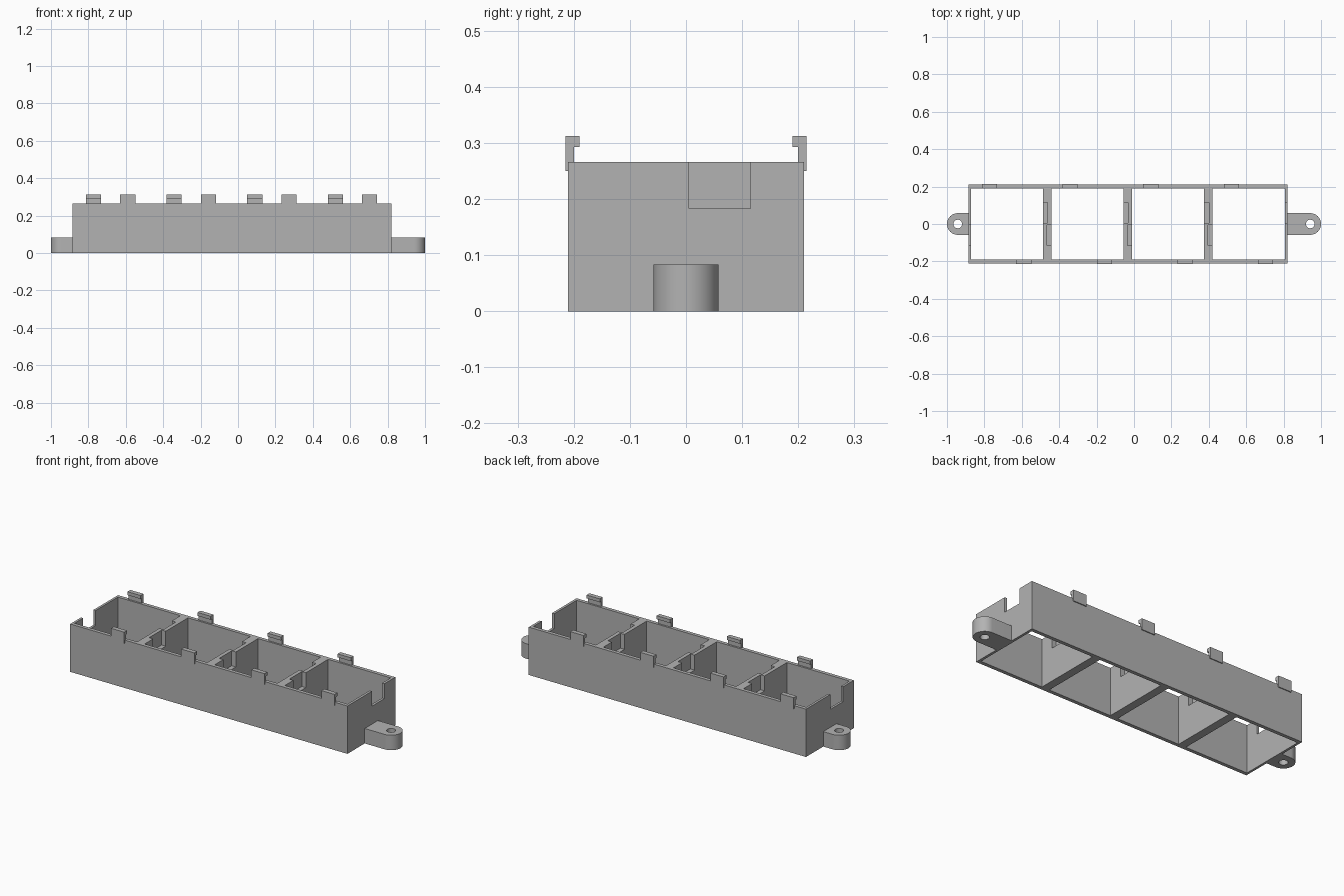
import bpy, bmesh, math
from mathutils import Matrix, Vector

if "Cube" in bpy.data.objects:
    bpy.data.objects.remove(bpy.data.objects["Cube"], do_unlink=True)

plastic = bpy.data.materials.new("grey_plastic")
plastic.use_nodes = True
grey = (0.45, 0.45, 0.45, 1)
plastic.diffuse_color = grey
plastic.node_tree.nodes["Principled BSDF"].inputs["Base Color"].default_value = grey

# Main dimensions
LEFT, RIGHT, HALF_Y, HEIGHT = -0.885, 0.82, 0.21, 0.266
PITCH, CELL_X, CELL_W, CELL_Y = 0.431, -0.872, 0.385, 0.19
CELLS = range(4)


def finish(name, bm):
    bmesh.ops.recalc_face_normals(bm, faces=bm.faces)
    mesh = bpy.data.meshes.new(name)
    bm.to_mesh(mesh)
    bm.free()
    mesh.materials.append(plastic)
    obj = bpy.data.objects.new(name, mesh)
    bpy.context.collection.objects.link(obj)
    return obj


def boxes(name, spans):
    """One object from boxes given as (x0, x1, y0, y1, z0, z1)."""
    bm = bmesh.new()
    for x0, x1, y0, y1, z0, z1 in spans:
        centre = Vector((x0 + x1, y0 + y1, z0 + z1)) / 2
        size = Matrix.Diagonal((x1 - x0, y1 - y0, z1 - z0, 1))
        bmesh.ops.create_cube(bm, size=1, matrix=Matrix.Translation(centre) @ size)
    return finish(name, bm)


def prism(name, points, direction):
    """Extrude a closed outline along a direction."""
    bm = bmesh.new()
    face = bm.faces.new([bm.verts.new(p) for p in points])
    new = bmesh.ops.extrude_face_region(bm, geom=[face])["geom"]
    bmesh.ops.translate(bm, vec=direction,
                        verts=[v for v in new if isinstance(v, bmesh.types.BMVert)])
    return finish(name, bm)


def cut(obj, cutter):
    mod = obj.modifiers.new("cut", "BOOLEAN")
    mod.operation, mod.solver, mod.object = "DIFFERENCE", "EXACT", cutter
    bpy.context.view_layer.objects.active = obj
    bpy.ops.object.modifier_apply(modifier=mod.name)
    bpy.data.objects.remove(cutter, do_unlink=True)


# Housing with four open cells
housing = boxes("housing", [(LEFT, RIGHT, -HALF_Y, HALF_Y, 0, HEIGHT)])
starts = [CELL_X + i * PITCH for i in CELLS]
cut(housing, boxes("cell_cutter",
    [(x, x + CELL_W, -CELL_Y, CELL_Y, -0.1, 0.4) for x in starts]))

# Wire notches: front half of each left wall, back half of each right wall
notches = []
for x in starts:
    end = x + CELL_W
    notches.append((x - 0.025, x + 0.01, -0.115, -0.005, 0.183, 0.4))
    notches.append((end - 0.01, end + 0.025, 0.005, 0.115, 0.183, 0.4))
cut(housing, boxes("notch_cutter", notches))

# Hooked clips along both long rims
HOOK = [(0.215, 0.25), (0.215, 0.312), (0.19, 0.312),
        (0.19, 0.293), (0.2, 0.293), (0.2, 0.25)]
for side, sign, first in (("front", -1, -0.63), ("back", 1, -0.813)):
    for i in CELLS:
        x = first + i * PITCH
        prism(f"{side}_clip_{i + 1}", [(x, sign * y, z) for y, z in HOOK], (0.081, 0, 0))

# Round-ended mounting tabs with screw holes
R, TAB_H = 0.058, 0.083
for side, sign, root in (("left", 1, RIGHT), ("right", -1, LEFT)):
    cx = sign * (1 - R)
    arc = [math.pi * (k / 32 - 0.5) for k in range(33)]
    outline = [(root, -R, 0)]
    outline += [(cx + sign * R * math.cos(a), R * math.sin(a), 0) for a in arc]
    outline += [(root, R, 0)]
    tab = prism(f"{side}_mounting_tab", outline, (0, 0, TAB_H))
    ring = [2 * math.pi * k / 32 for k in range(32)]
    cut(tab, prism("screw_hole_cutter",
        [(cx + 0.023 * math.cos(a), 0.023 * math.sin(a), -0.1) for a in ring], (0, 0, 0.4)))
    bpy.ops.object.select_all(action="DESELECT")
    tab.select_set(True)
    bpy.context.view_layer.objects.active = tab
    bpy.ops.object.shade_smooth_by_angle(angle=math.radians(30))
